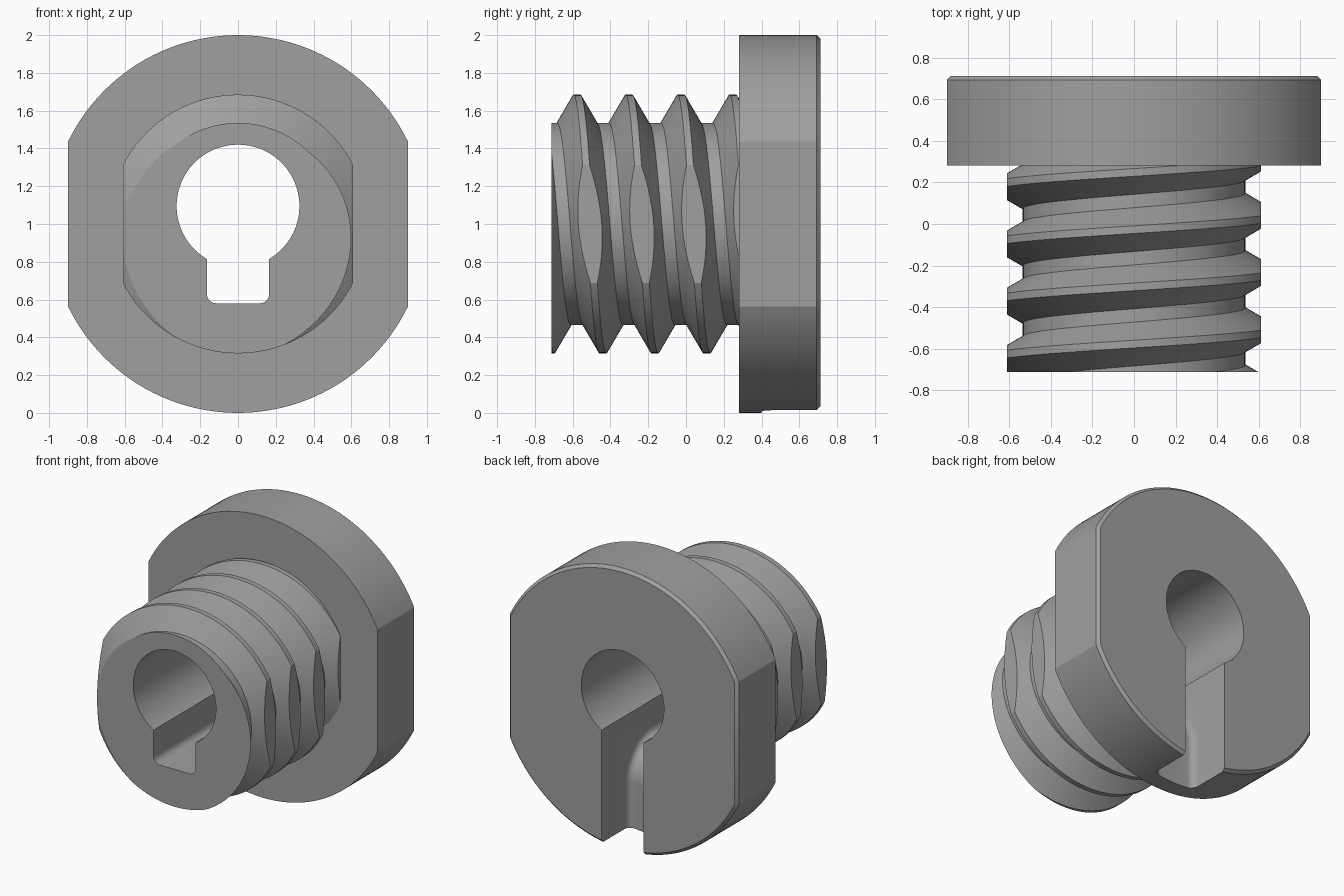
import bpy, bmesh, math

if "Cube" in bpy.data.objects:
    bpy.data.objects.remove(bpy.data.objects["Cube"])

grey = bpy.data.materials.new("steel_grey")
grey.diffuse_color = (0.35, 0.35, 0.35, 1)
grey.use_nodes = True
grey.node_tree.nodes["Principled BSDF"].inputs["Base Color"].default_value = grey.diffuse_color


def finish(bm, name):
    bmesh.ops.recalc_face_normals(bm, faces=bm.faces[:])
    me = bpy.data.meshes.new(name)
    bm.to_mesh(me)
    bm.free()
    me.materials.append(grey)
    ob = bpy.data.objects.new(name, me)
    bpy.context.collection.objects.link(ob)
    return ob


def loft(name, loops):
    """Closed solid through equal-length point loops, capped at both ends."""
    bm = bmesh.new()
    rings = [[bm.verts.new(p) for p in loop] for loop in loops]
    n = len(rings[0])
    for a, b in zip(rings, rings[1:]):
        for i in range(n):
            j = (i + 1) % n
            bm.faces.new((a[i], a[j], b[j], b[i]))
    bm.faces.new(rings[0])
    bm.faces.new(rings[-1])
    return finish(bm, name)


def boolean(ob, other, operation):
    mod = ob.modifiers.new("cut", 'BOOLEAN')
    mod.operation = operation
    mod.solver = 'EXACT'
    mod.object = other
    bpy.context.view_layer.objects.active = ob
    bpy.ops.object.modifier_apply(modifier=mod.name)
    bpy.data.objects.remove(other)


# Flange: disc with two flats, chamfered at the back
def flange_loop(radius, half_width, y, n=48):
    a0 = math.acos(half_width / radius)
    pts = []
    for start in (a0, math.pi + a0):
        for i in range(n + 1):
            a = start + (math.pi - 2 * a0) * i / n
            pts.append((radius * math.cos(a), y, 1 + radius * math.sin(a)))
    return pts


flange = loft("flange", [flange_loop(1, 0.9, 0.28),
                         flange_loop(1, 0.9, 0.692),
                         flange_loop(0.98, 0.88, 0.712)])

# Threaded shank: helical profile wrapped round the y axis
PITCH, ROOT, CREST, N, TURNS = 0.275, 0.535, 0.685, 96, 8
START = -0.577 - 2 * PITCH
profile = [(-0.0185, CREST), (0.0185, CREST), (0.1055, ROOT), (0.1695, ROOT)]
K = 4 * TURNS
bm = bmesh.new()
grid = []
for i in range(N):
    a = 2 * math.pi * i / N
    column = []
    for k in range(K + 1 + (4 if i == 0 else 0)):
        off, r = profile[k % 4]
        y = START + off + PITCH * (k // 4 + i / N)
        column.append(bm.verts.new((r * math.sin(a), y, 1 + r * math.cos(a))))
    grid.append(column)


def vert(i, k):
    return grid[i][k] if i < N else grid[0][k + 4]


for i in range(N):
    for k in range(K):
        bm.faces.new((vert(i, k), vert(i + 1, k), vert(i + 1, k + 1), vert(i, k + 1)))
for k in (0, K):
    rim = [vert(i, k) for i in range(N + 1)] + [grid[0][k + j] for j in (3, 2, 1)]
    hub = bm.verts.new((0, START + PITCH * (k / 4 + 0.5), 1))
    for p, q in zip(rim, rim[1:] + rim[:1]):
        bm.faces.new((hub, p, q))
shank = finish(bm, "threaded_shank")

# Trim the thread to length and to its two side flats
trim = loft("trim_box", [[(x, y, z) for x, z in
                          ((-0.61, 0), (0.61, 0), (0.61, 2), (-0.61, 2))]
                         for y in (-0.712, 0.4)])
boolean(shank, trim, 'INTERSECT')

# Join into one body
body = flange
boolean(body, shank, 'UNION')
body.name = "threaded_plug"

# Bore, set slightly above the thread axis
bore = loft("bore_cutter", [[(0.325 * math.cos(2 * math.pi * i / 96), y,
                              1.095 + 0.325 * math.sin(2 * math.pi * i / 96))
                             for i in range(96)] for y in (-1, 1)])
boolean(body, bore, 'DIFFERENCE')


# Keyway that bends down through the back of the flange, with rounded corners
def channel_loop(x, d):
    r = 0.26 + d
    pts = [(x, -1, 0.58 + d)]
    for i in range(17):
        a = math.pi / 2 * (1 - i / 16)
        pts.append((x, 0.14 + r * math.cos(a), 0.32 + r * math.sin(a)))
    return pts + [(x, 0.40 + d, -0.3), (x, 1, -0.3), (x, 1, 1.09), (x, -1, 1.09)]


steps = [math.pi / 2 * i / 6 for i in range(7)]
half = [(0.115 + 0.05 * math.sin(a), 0.05 * (1 - math.cos(a))) for a in steps]
layers = [(-x, d) for x, d in reversed(half)] + half
channel = loft("keyway_cutter", [channel_loop(x, d) for x, d in layers])
boolean(body, channel, 'DIFFERENCE')

# Smooth round surfaces, keep machined edges crisp
bpy.ops.object.select_all(action='DESELECT')
body.select_set(True)
bpy.context.view_layer.objects.active = body
bpy.ops.object.shade_smooth_by_angle(angle=math.radians(20))
